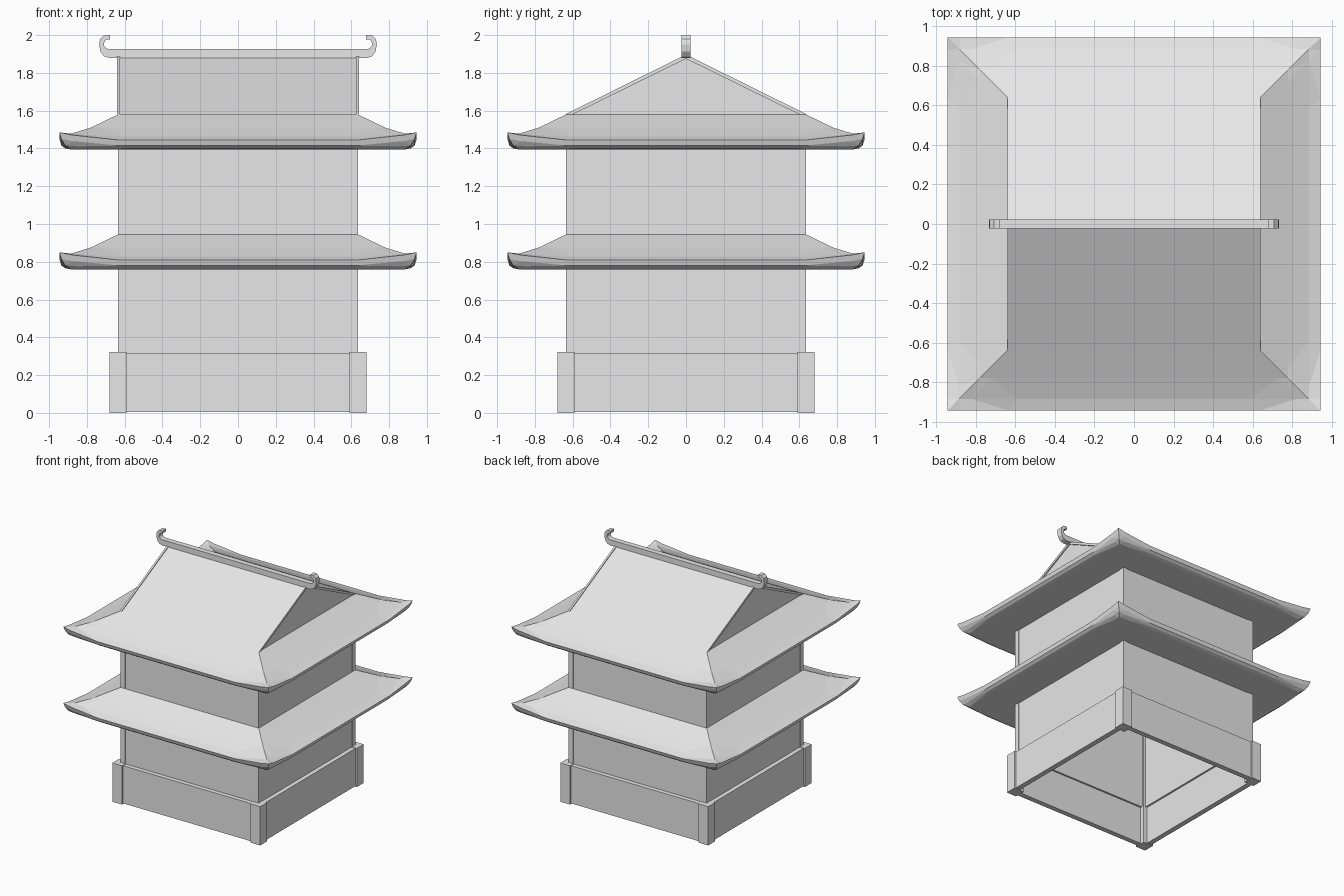
import bpy, bmesh

cube = bpy.data.objects.get("Cube")
if cube:
    bpy.data.objects.remove(cube, do_unlink=True)

GREY = (0.8, 0.8, 0.8, 1)
mat = bpy.data.materials.new("plain grey")
mat.use_nodes = True
mat.diffuse_color = GREY
mat.node_tree.nodes["Principled BSDF"].inputs["Base Color"].default_value = GREY


def finish(name, bm):
    bmesh.ops.recalc_face_normals(bm, faces=bm.faces)
    me = bpy.data.meshes.new(name)
    bm.to_mesh(me)
    bm.free()
    me.materials.append(mat)
    ob = bpy.data.objects.new(name, me)
    bpy.context.collection.objects.link(ob)
    return ob


def add_box(bm, lo, hi):
    verts = bmesh.ops.create_cube(bm, size=1)["verts"]
    for v in verts:
        for i in range(3):
            v.co[i] = lo[i] if v.co[i] < 0 else hi[i]


def square_wall(name, outer, inner, z0, z1):
    """Hollow square enclosure, open above and below."""
    bm = bmesh.new()
    corners = ((-1, -1), (1, -1), (1, 1), (-1, 1))
    loops = [[bm.verts.new((x * r, y * r, z)) for x, y in corners]
             for r, z in ((outer, z0), (outer, z1), (inner, z1), (inner, z0))]
    for a, b in zip(loops, loops[1:] + loops[:1]):
        for i in range(4):
            j = (i + 1) % 4
            bm.faces.new((a[i], a[j], b[j], b[i]))
    return finish(name, bm)


def corner_posts(name, outer, inner, z0, z1):
    bm = bmesh.new()
    for sx in (-1, 1):
        for sy in (-1, 1):
            xs = sorted((sx * inner, sx * outer))
            ys = sorted((sy * inner, sy * outer))
            add_box(bm, (xs[0], ys[0], z0), (xs[1], ys[1], z1))
    return finish(name, bm)


# Flared skirt roof: square rings with corners that sweep upward
STEPS = ((-1, 1), (-0.93, 0.65), (-0.67, 0), (0.67, 0), (0.93, 0.65))
RINGS = (  # radius, height, corner lift
    (0.635, 0.185, 0), (0.78, 0.115, 0), (0.885, 0.068, 0.015),
    (0.945, 0.05, 0.04), (0.935, 0.02, 0.035), (0.915, 0.006, 0.015),
    (0.885, 0, 0), (0.61, 0, 0))


def skirt_roof(name, base):
    bm = bmesh.new()
    loops = []
    for r, z, lift in RINGS:
        loop = []
        for side in range(4):
            for t, up in STEPS:
                x, y = t * r, -r
                for _ in range(side):
                    x, y = -y, x
                loop.append(bm.verts.new((x, y, base + z + lift * up)))
        loops.append(loop)
    n = len(loops[0])
    for a, b in zip(loops, loops[1:] + loops[:1]):
        for i in range(n):
            j = (i + 1) % n
            bm.faces.new((a[i], a[j], b[j], b[i]))
    bmesh.ops.triangulate(bm, faces=bm.faces)
    return finish(name, bm)


def add_prism(bm, profile, x0, x1):
    """Extrude a y-z outline along x."""
    a, b = ([bm.verts.new((x, y, z)) for y, z in profile] for x in (x0, x1))
    bm.faces.new(a)
    bm.faces.new(b)
    for i in range(len(a)):
        j = (i + 1) % len(a)
        bm.faces.new((a[i], a[j], b[j], b[i]))


# Base plinth
square_wall("base_wall", 0.667, 0.625, 0.005, 0.318)
corner_posts("base_posts", 0.68, 0.59, 0, 0.322)

# Storeys and their skirt roofs
for label, z0, z1, eave in (("lower", 0.315, 0.8, 0.76),
                            ("upper", 0.8, 1.45, 1.395)):
    square_wall(label + "_storey_wall", 0.63, 0.61, z0, z1)
    corner_posts(label + "_storey_posts", 0.635, 0.595, z0, z1)
    skirt_roof(label + "_skirt_roof", eave)

# Gabled top roof
bm = bmesh.new()
add_prism(bm, [(-0.635, 1.575), (0.635, 1.575), (0, 1.89)], -0.63, 0.63)
finish("gable_roof", bm)

# Thin trim boards along the gable edges
bm = bmesh.new()
for s in (-1, 1):
    for x0 in (-0.64, 0.625):
        add_prism(bm, [(s * 0.64, 1.58), (0, 1.897), (0, 1.875),
                       (s * 0.60, 1.58)], x0, x0 + 0.015)
finish("gable_trim", bm)

# Ridge beam with curled ends: paired outer and inner x-z points
CURL = (((0.635, 1.88), (0.635, 1.926)), ((0.68, 1.878), (0.685, 1.926)),
        ((0.709, 1.888), (0.698, 1.93)), ((0.728, 1.912), (0.708, 1.942)),
        ((0.735, 1.95), (0.71, 1.955)), ((0.73, 1.98), (0.704, 1.97)),
        ((0.709, 2.0), (0.694, 1.978)), ((0.678, 2.0), (0.678, 1.978)))
strip = [[(-x, z) for x, z in pair] for pair in reversed(CURL)] + list(CURL)
bm = bmesh.new()
sections = []
for (xo, zo), (xi, zi) in strip:
    sections.append([bm.verts.new(p) for p in (
        (xo, -0.023, zo), (xo, 0.023, zo), (xi, 0.023, zi), (xi, -0.023, zi))])
for a, b in zip(sections, sections[1:]):
    for i in range(4):
        j = (i + 1) % 4
        bm.faces.new((a[i], a[j], b[j], b[i]))
bm.faces.new(sections[0])
bm.faces.new(sections[-1])
finish("ridge_beam", bm)
